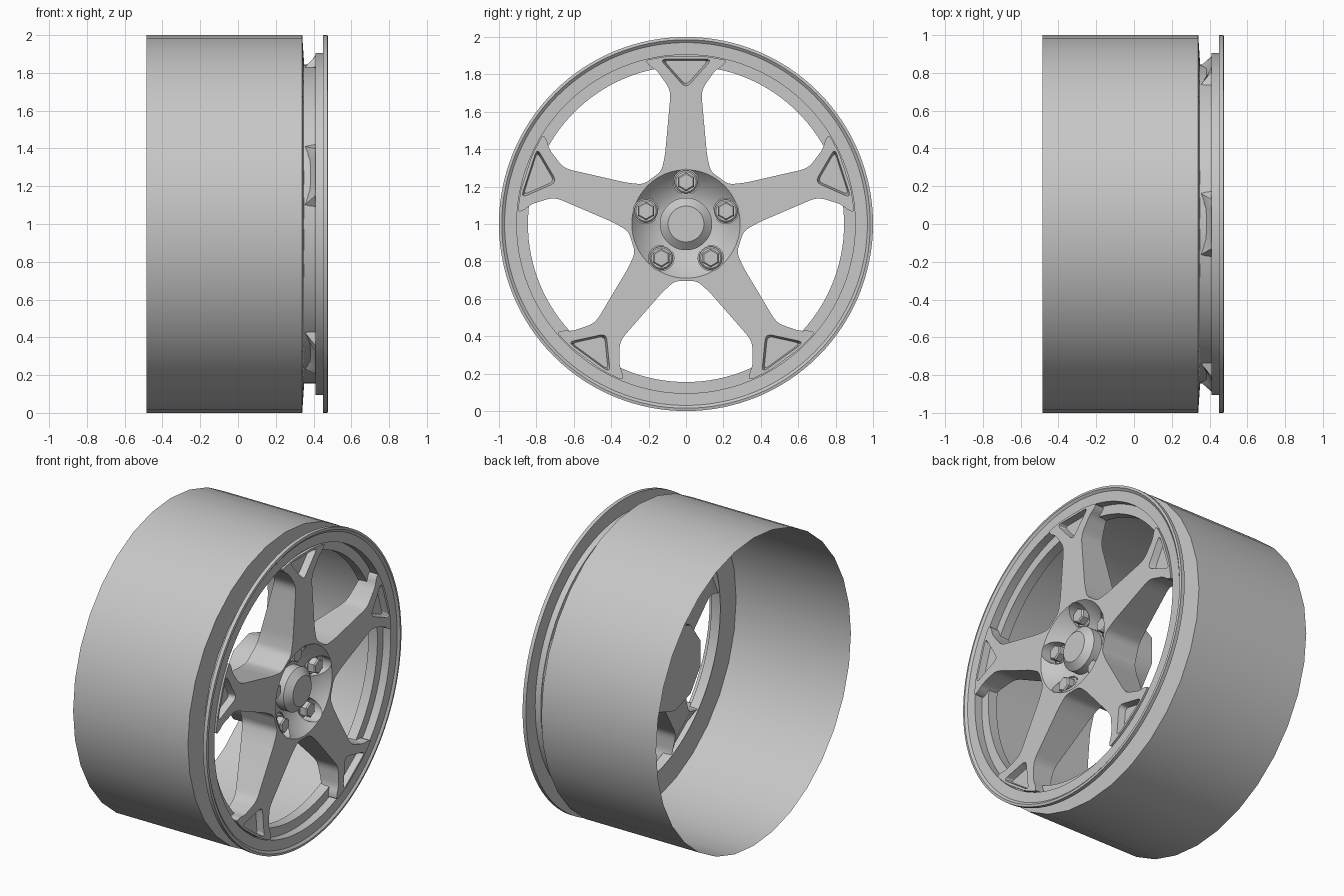
import bpy, bmesh
from math import pi, sin, cos, hypot
from mathutils import Vector

cube = bpy.data.objects.get("Cube")
if cube:
    bpy.data.objects.remove(cube)

metal = bpy.data.materials.new("satin_grey_metal")
metal.use_nodes = True
metal.diffuse_color = (0.57, 0.57, 0.57, 1)
metal.node_tree.nodes["Principled BSDF"].inputs["Base Color"].default_value = (0.57, 0.57, 0.57, 1)


def smooth_object(obj, angle):
    bpy.ops.object.select_all(action='DESELECT')
    obj.select_set(True)
    bpy.context.view_layer.objects.active = obj
    bpy.ops.object.shade_smooth_by_angle(angle=angle)


def finish(name, bm, angle=0.55):
    bmesh.ops.remove_doubles(bm, verts=bm.verts, dist=0.00001)
    bmesh.ops.recalc_face_normals(bm, faces=bm.faces)
    mesh = bpy.data.meshes.new(name)
    bm.to_mesh(mesh)
    bm.free()
    mesh.materials.append(metal)
    obj = bpy.data.objects.new(name, mesh)
    bpy.context.collection.objects.link(obj)
    smooth_object(obj, angle)
    return obj


def spin(bm, profile, sides, cy=0, cz=1):
    """Revolve (x, radius) points about an axis parallel to x."""
    rings = []
    for i in range(sides):
        a = pi / 2 + 2 * pi * i / sides
        rings.append([bm.verts.new((x, cy + r * cos(a), cz + r * sin(a))) for x, r in profile])
    for i in range(sides):
        p, q = rings[i], rings[(i + 1) % sides]
        for j in range(len(profile) - 1):
            bm.faces.new((p[j], q[j], q[j + 1], p[j + 1]))


def place(along, side, k):
    """Point in the frame of spoke k, as (y, z)."""
    a = pi / 2 + k * 2 * pi / 5
    return Vector((along * cos(a) - side * sin(a), 1 + along * sin(a) + side * cos(a)))


def rounded(pts, d):
    """Replace every corner with a short curve."""
    out = []
    for i, p in enumerate(pts):
        u, v = pts[i - 1] - p, pts[(i + 1) % len(pts)] - p
        a = p + u.normalized() * min(d, 0.45 * u.length)
        b = p + v.normalized() * min(d, 0.45 * v.length)
        for t in (0, 0.25, 0.5, 0.75, 1):
            out.append(a * (1 - t) ** 2 + p * 2 * t * (1 - t) + b * t * t)
    return out


def loft(bm, back, front):
    """Triangulated solid between two matching loops of 3D points."""
    lo = [bm.verts.new(p) for p in back]
    hi = [bm.verts.new(p) for p in front]
    n = len(lo)
    faces = [bm.faces.new(lo[::-1]), bm.faces.new(hi)]
    for i in range(n):
        j = (i + 1) % n
        faces.append(bm.faces.new((lo[i], lo[j], hi[j], hi[i])))
    bm.normal_update()
    bmesh.ops.triangulate(bm, faces=faces)


# Open barrel with its front flange
bm = bmesh.new()
spin(bm, [(-0.485, 1), (0.34, 1), (0.35, 0.85)], 32)
finish("barrel", bm)

# Front rim: groove, ledge and raised lip
bm = bmesh.new()
spin(bm, [(0.345, 0.845), (0.41, 0.845), (0.41, 0.905), (0.463, 0.905), (0.465, 0.97),
          (0.477, 0.985), (0.474, 1), (0.45, 1), (0.45, 0.905)], 128)
finish("rim_lip", bm)

# Five spokes as one star, thicker toward the hub
half = [(0.282, 0.131), (0.37, 0.112), (0.69, 0.083), (0.73, 0.092),
        (0.82, 0.155), (0.845, 0.195), (0.876, 0.22), (0.897, 0.1)]
outline = []
for k in range(5):
    outline.append(place(0.247, -0.179, k))
    outline += [place(a, -s, k) for a, s in half]
    outline += [place(a, s, k) for a, s in reversed(half)]
outline = rounded(outline, 0.03)


def back_x(p):
    r = hypot(p.x, p.y - 1)
    return 0.412 if r > 0.843 else 0.22 + 0.24 * (r - 0.3)


bm = bmesh.new()
loft(bm, [(back_x(p), p.x, p.y) for p in outline], [(0.473, p.x, p.y) for p in outline])
spokes = finish("spokes", bm)

# Cutters: hub bowl, bolt recesses and triangular pockets
cutters = []
bm = bmesh.new()
spin(bm, [(0.5, 0), (0.5, 0.3), (0.478, 0.294), (0.455, 0.275), (0.43, 0.25),
          (0.40, 0.215), (0.375, 0.17), (0.36, 0.12), (0.36, 0)], 64)
cutters.append(finish("bowl_cutter", bm))

bm = bmesh.new()
for k in range(5):
    c = place(0.225, 0, k)
    spin(bm, [(0.51, 0), (0.51, 0.068), (0.365, 0.068), (0.365, 0)], 24, c.x, c.y)
cutters.append(finish("bolt_recess_cutter", bm))

bm = bmesh.new()
for k in range(5):
    tri = rounded([place(a, s, k) for a, s in ((0.725, 0), (0.882, 0.14), (0.882, -0.14))], 0.035)
    mid = place(0.835, 0, k)
    small = [mid + (p - mid) * 0.86 for p in tri]
    big = [mid + (p - mid) * 1.02 for p in tri]
    loft(bm, [(0.43, p.x, p.y) for p in small], [(0.48, p.x, p.y) for p in big])
cutters.append(finish("pocket_cutter", bm))

for c in cutters:
    c.hide_render = True
    mod = spokes.modifiers.new(c.name, 'BOOLEAN')
    mod.operation = 'DIFFERENCE'
    mod.solver = 'EXACT'
    mod.object = c
bpy.context.view_layer.update()
cut = bpy.data.meshes.new_from_object(spokes.evaluated_get(bpy.context.evaluated_depsgraph_get()))
spokes.modifiers.clear()
spokes.data = cut
for c in cutters:
    bpy.data.objects.remove(c)
smooth_object(spokes, 0.55)

# Ten-sided hub body behind the spokes
bm = bmesh.new()
spin(bm, [(0.08, 0), (0.08, 0.275), (0.3, 0.275), (0.3, 0)], 10)
finish("hub_body", bm, 0.7)

# Centre cap with a sloped edge
bm = bmesh.new()
spin(bm, [(0.35, 0), (0.35, 0.14), (0.425, 0.14), (0.462, 0.096), (0.462, 0)], 48)
finish("centre_cap", bm)

# Hex bolts on round washers
for k in range(5):
    c = place(0.225, 0, k)
    bm = bmesh.new()
    spin(bm, [(0.355, 0), (0.355, 0.062), (0.378, 0.062), (0.385, 0.054), (0.385, 0)], 24, c.x, c.y)
    spin(bm, [(0.36, 0), (0.36, 0.05), (0.425, 0.05), (0.433, 0.042), (0.433, 0)], 6, c.x, c.y)
    finish("wheel_bolt_%d" % (k + 1), bm)
